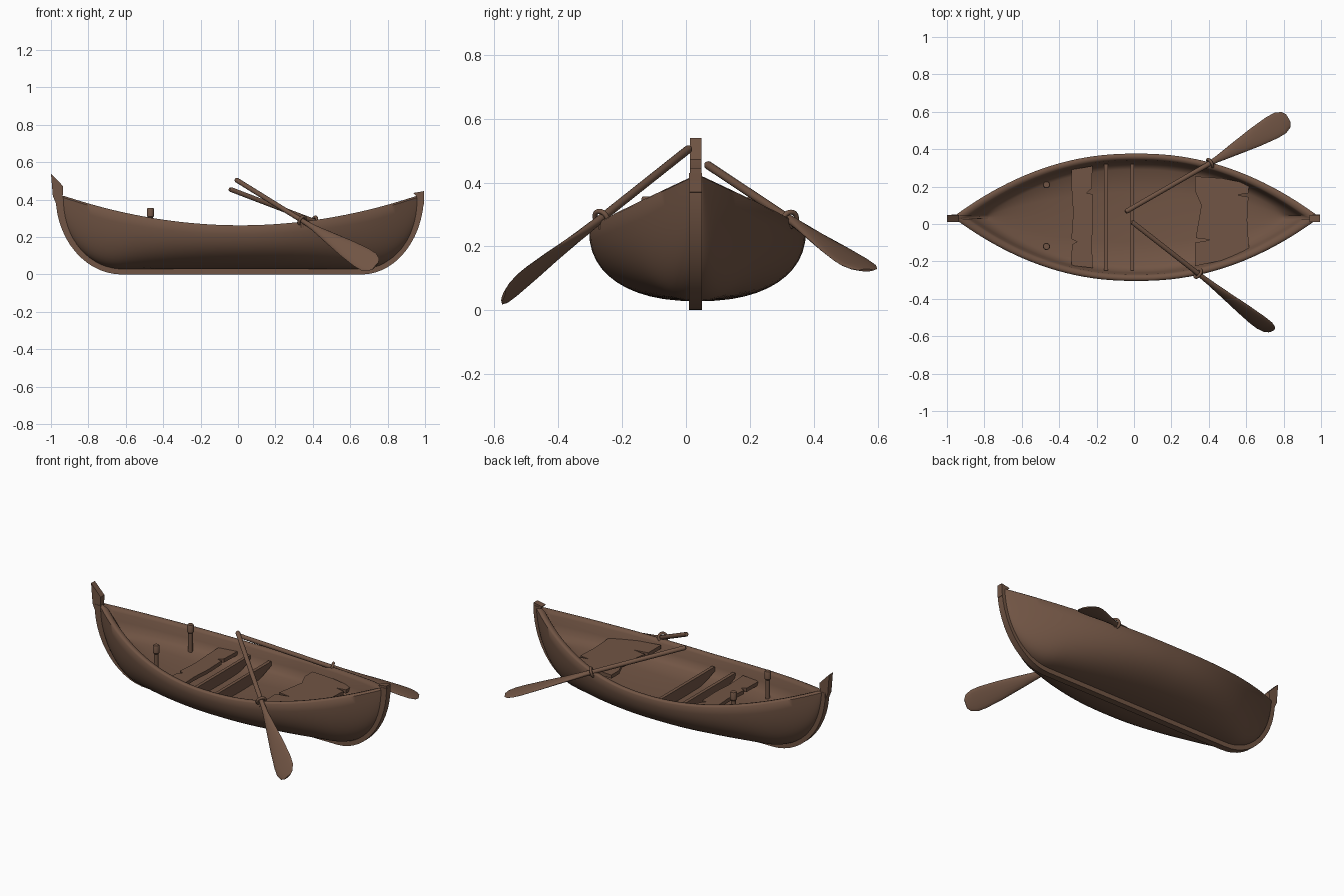
import bpy, bmesh, math
from mathutils import Vector

if "Cube" in bpy.data.objects:
    bpy.data.objects.remove(bpy.data.objects["Cube"])

wood = bpy.data.materials.new("brown wood")
wood.diffuse_color = (0.165, 0.09, 0.058, 1)
wood.use_nodes = True
wood.node_tree.nodes["Principled BSDF"].inputs["Base Color"].default_value = wood.diffuse_color

CX, CY = 0.012, 0.036          # hull centre


def build(name, verts, faces, angle=35):
    """Make a mesh object with outward normals and smooth-by-angle shading."""
    me = bpy.data.meshes.new(name)
    me.from_pydata([tuple(v) for v in verts], [], faces)
    bm = bmesh.new()
    bm.from_mesh(me)
    bmesh.ops.remove_doubles(bm, verts=bm.verts, dist=1e-5)
    bmesh.ops.recalc_face_normals(bm, faces=bm.faces)
    bm.to_mesh(me)
    bm.free()
    ob = bpy.data.objects.new(name, me)
    bpy.context.collection.objects.link(ob)
    me.materials.append(wood)
    bpy.ops.object.select_all(action='DESELECT')
    ob.select_set(True)
    bpy.context.view_layer.objects.active = ob
    bpy.ops.object.shade_smooth_by_angle(angle=math.radians(angle))
    return ob


def loft(name, rings, angle=35):
    """Skin a row of closed rings and cap both ends."""
    n = len(rings[0])
    verts = [v for r in rings for v in r]
    faces = [(i * n + j, i * n + (j + 1) % n, (i + 1) * n + (j + 1) % n, (i + 1) * n + j)
             for i in range(len(rings) - 1) for j in range(n)]
    faces += [tuple(range(n)), tuple(range(len(verts) - n, len(verts)))]
    return build(name, verts, faces, angle)


def prism(name, outline, axis, lo, hi, angle=35):
    """Extrude a 2D outline along axis 0, 1 or 2 between lo and hi."""
    def put(p, h):
        p = list(p)
        p.insert(axis, h)
        return p
    return loft(name, [[put(p, h) for p in outline] for h in (lo, hi)], angle)


def tube(name, a, b, radii):
    """Turned rod; radii is a list of (fraction, radius)."""
    a, b = Vector(a), Vector(b)
    d = b - a
    q = d.to_track_quat('Z', 'Y')
    return loft(name, [[a + d * f + q @ Vector((r * math.cos(k * math.pi / 8),
                                                r * math.sin(k * math.pi / 8), 0))
                        for k in range(16)] for f, r in radii])


# ---- hull: outer skin, rounded rim, inner wall and floor in one loft ----
def sheer(x):
    return 0.253 + 0.16 * ((x - CX) / 0.95) ** 2


def keel_z(x):
    d = (x - 0.66) / 0.315 if x > 0 else (-0.62 - x) / 0.33
    d = min(max(d, 0), 1)
    return 0.028 + 0.385 * (1 - math.sqrt(1 - d * d))


INNER = [(.955, .336, .007), (.94, .328, .010), (.905, .314, .008), (.89, .305, -.006),
         (.872, .296, -.05), (.845, .280, -.085), (.81, .255, -.102), (.795, .13, -.110),
         (.79, 0, -.112)]


def hull_ring(t):
    taper = 1 - abs(t) ** 2.1
    x = CX + 0.965 * t
    w, s = 0.34 * taper + 0.012 * abs(t), sheer(x)
    k = min(keel_z(x), s - 0.004)
    side = []
    for j in range(13):
        a = j / 12 * math.pi / 2
        side.append((x, w * math.sin(a) ** 0.87, k + (s - k) * (1 - max(math.cos(a), 0) ** 0.87)))
    for L, W, dz in INNER:
        xi = CX + L * t
        side.append((xi, W * taper + (0.01 * abs(t) if W else 0), sheer(xi) + dz))
    other = [(px, -py, pz) for px, py, pz in side[-2:0:-1]]
    return [(px, CY + py, pz) for px, py, pz in side + other]


N = 64
loft("hull", [hull_ring(math.sin((i / N - 0.5) * math.pi)) for i in range(N + 1)], 50)

# ---- keel and stems: one strip following the hull profile ----
outer, inner = [], []
arc = [i / 14 * math.pi / 2 for i in range(15)]
for a in reversed(arc):
    outer.append((-0.62 - 0.355 * math.sin(a), 0.42 - 0.42 * math.cos(a)))
    inner.append((-0.62 - 0.315 * math.sin(a), 0.42 - 0.38 * math.cos(a)))
for a in arc:
    outer.append((0.66 + 0.335 * math.sin(a), 0.43 - 0.43 * math.cos(a)))
    inner.append((0.66 + 0.295 * math.sin(a), 0.43 - 0.39 * math.cos(a)))
rings = [[(o[0], 0.01, o[1]), (o[0], 0.05, o[1]), (i[0], 0.05, i[1]), (i[0], 0.01, i[1])]
         for o, i in zip(outer, inner)]
loft("keel_and_stems", rings)

# ---- pointed stem heads ----
prism("left_stem_head", [(-1, .54), (-.935, .472), (-.938, .40), (-.965, .36), (-.99, .42)], 1, .012, .048)
prism("right_stem_head", [(.995, .446), (.938, .436), (.962, .41), (.965, .36), (.993, .37)], 1, .012, .048)

# ---- broken seat planks ----
prism("left_seat", [(-.335, .29), (-.28, .30), (-.222, .31), (-.226, .19), (-.255, .165), (-.222, .16),
                    (-.218, .02), (-.226, -.10), (-.22, -.235), (-.335, -.222), (-.332, -.11),
                    (-.305, -.095), (-.335, -.08), (-.325, .06), (-.333, .18)], 2, .195, .218)
prism("right_seat", [(.325, .255), (.47, .245), (.615, .215), (.612, .165), (.55, .155), (.612, .145),
                     (.605, .02), (.615, -.135), (.47, -.195), (.325, -.225), (.325, -.10),
                     (.41, -.085), (.33, -.075), (.36, .10), (.325, .18)], 2, .240, .262)

# ---- floor ribs ----
for name, x in (("left_rib", -0.15), ("right_rib", -0.01)):
    low = [(CY + 0.285 * c, 0.125 + 0.06 * c * c) for c in (-1, -.75, -.5, 0, .5, .75, 1)]
    prism(name, low + [(CY + .285, .212), (CY - .285, .212)], 0, x - .01, x + .01)

# ---- mooring posts ----
for name, y in (("front_post", -0.12), ("back_post", 0.21)):
    tube(name, (-.468, y, .17), (-.468, y, .356),
         [(0, .013), (.72, .013), (.76, .019), (.97, .019), (1, .016)])


# ---- oars with ring locks ----
OAR = [(0, .009, .009), (.008, .013, .013), (.5, .013, .013), (.56, .017, .014), (.68, .036, .011),
       (.80, .054, .009), (.90, .064, .008), (.95, .063, .007), (.985, .048, .006), (1, .025, .004)]


def oar(side, a, b, width, grip):
    a, b = Vector(a), Vector(b)
    axis = (b - a).normalized()
    u = Vector(width)
    u = (u - axis * u.dot(axis)).normalized()
    v = axis.cross(u)
    loft(side + "_oar", [[a + (b - a) * f + u * (w * math.cos(k * math.pi / 8)) + v * (h * math.sin(k * math.pi / 8))
                          for k in range(16)] for f, w, h in OAR], 50)
    p = a + (b - a) * grip
    bpy.ops.mesh.primitive_torus_add(major_radius=.024, minor_radius=.008, major_segments=24,
                                     minor_segments=10, location=p,
                                     rotation=axis.to_track_quat('Z', 'Y').to_euler())
    ring = bpy.context.object
    ring.name = side + "_oarlock_ring"
    ring.data.materials.append(wood)
    bpy.ops.object.shade_smooth_by_angle(angle=math.radians(50))
    tube(side + "_oarlock_pin", (p.x, p.y, sheer(p.x) - .02), (p.x, p.y, p.z - .018), [(0, .009), (1, .009)])


oar("front", (-.012, .012, .508), (.735, -.572, .045), (.65, .258, .715), .475)
oar("back", (-.045, .065, .457), (.825, .565, .125), (.5, -.866, 0), .52)
